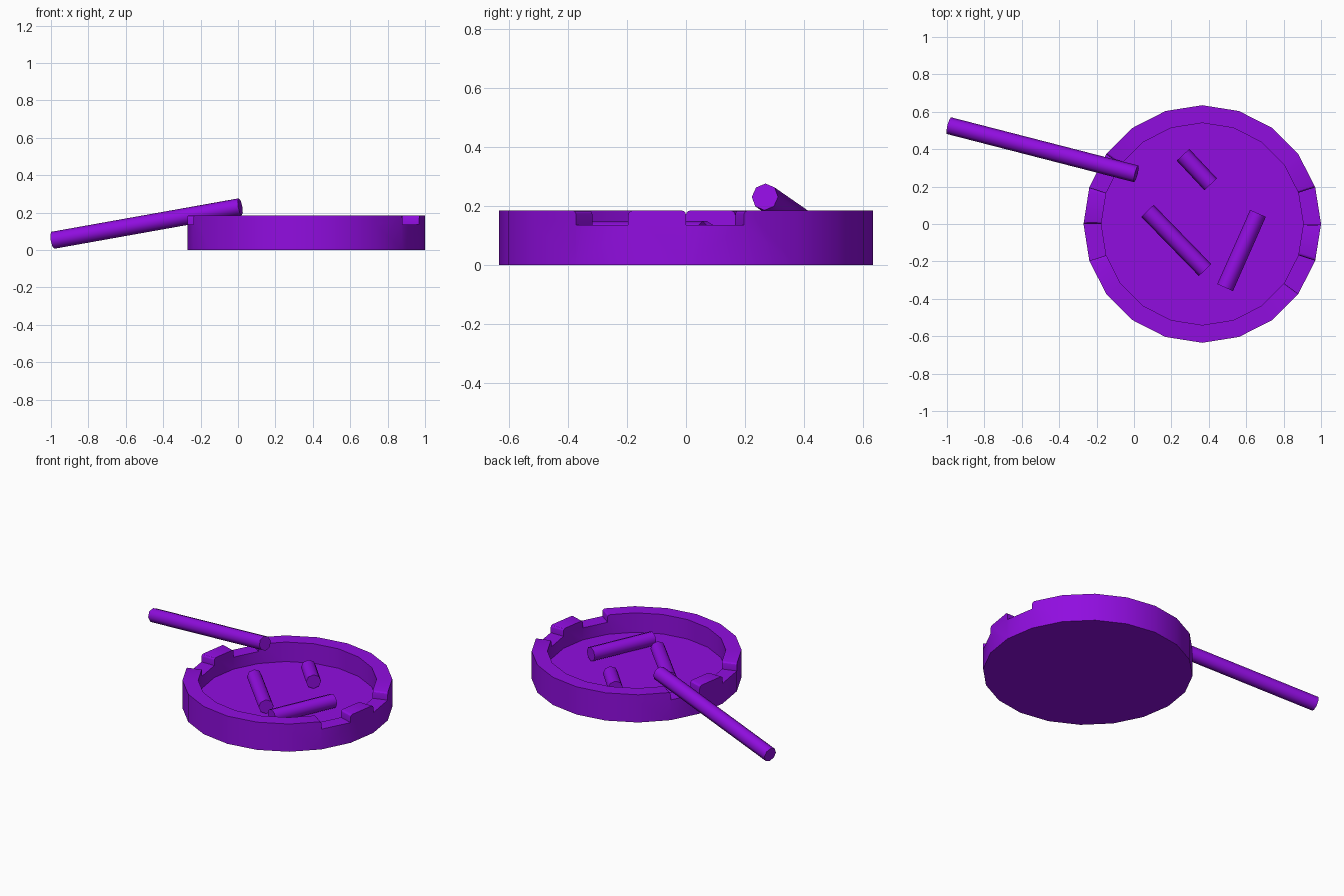
import bpy, bmesh, math
from mathutils import Vector

if "Cube" in bpy.data.objects:
    bpy.data.objects.remove(bpy.data.objects["Cube"])

purple = bpy.data.materials.new("purple")
purple.diffuse_color = (0.28, 0.004, 0.74, 1)
purple.use_nodes = True
purple.node_tree.nodes["Principled BSDF"].inputs["Base Color"].default_value = purple.diffuse_color

SIDES, CX = 20, 0.365
R_OUT, R_IN = 0.635, 0.54
FLOOR, NOTCH, TOP = 0.055, 0.135, 0.185
NOTCHED = {0, 18, 8, 10}      # rim segments left low as rests


def finish(bm, name, angle):
    bmesh.ops.recalc_face_normals(bm, faces=bm.faces)
    me = bpy.data.meshes.new(name)
    bm.to_mesh(me)
    bm.free()
    ob = bpy.data.objects.new(name, me)
    bpy.context.collection.objects.link(ob)
    me.materials.append(purple)
    bpy.ops.object.select_all(action='DESELECT')
    ob.select_set(True)
    bpy.context.view_layer.objects.active = ob
    bpy.ops.object.shade_smooth_by_angle(angle=math.radians(angle))
    return ob


def ring(bm, r, z):
    step = 2 * math.pi / SIDES
    return [bm.verts.new((CX + r * math.cos(i * step), r * math.sin(i * step), z))
            for i in range(SIDES)]


def make_dish():
    bm = bmesh.new()
    rings = [ring(bm, R_OUT, 0), ring(bm, R_OUT, NOTCH),
             ring(bm, R_IN, NOTCH), ring(bm, R_IN, FLOOR)]
    bm.faces.new(rings[0])
    bm.faces.new(rings[3])
    raised = []
    for k in range(3):
        for i in range(SIDES):
            j = (i + 1) % SIDES
            f = bm.faces.new((rings[k][i], rings[k][j], rings[k + 1][j], rings[k + 1][i]))
            if k == 1 and i not in NOTCHED:
                raised.append(f)
    bmesh.ops.recalc_face_normals(bm, faces=bm.faces)
    # raise the rim between the rests
    ext = bmesh.ops.extrude_face_region(bm, geom=raised)
    vs = [v for v in ext["geom"] if isinstance(v, bmesh.types.BMVert)]
    bmesh.ops.translate(bm, verts=vs, vec=(0, 0, TOP - NOTCH))
    bmesh.ops.delete(bm, geom=[f for f in raised if f.is_valid], context='FACES')
    # merge the coplanar wall pieces
    seam = [e for e in bm.edges if len(e.link_faces) == 2
            and abs(e.verts[0].co.z - NOTCH) < 1e-4 and abs(e.verts[1].co.z - NOTCH) < 1e-4
            and e.calc_face_angle() < 0.01]
    bmesh.ops.dissolve_edges(bm, edges=seam, use_verts=False)
    # round the upper corners beside each rest
    ends = []
    for e in bm.edges:
        if all(v.co.z > TOP - 1e-4 for v in e.verts):
            radii = [math.hypot(v.co.x - CX, v.co.y) for v in e.verts]
            if abs(radii[0] - radii[1]) > 0.05 and e.calc_face_angle(0) > 1:
                ends.append(e)
    bmesh.ops.bevel(bm, geom=ends, offset=0.016, segments=3, profile=0.5, affect='EDGES')
    return finish(bm, "dish", 30)


def make_stick(name, a, b, r=0.046):
    a, b = Vector(a), Vector(b)
    bm = bmesh.new()
    bmesh.ops.create_cone(bm, cap_ends=True, segments=8, radius1=r, radius2=r,
                          depth=(b - a).length)
    ob = finish(bm, name, 50)
    ob.location = (a + b) / 2
    ob.rotation_euler = (b - a).to_track_quat('Z', 'Y').to_euler()
    return ob


make_dish()

# long stick leaning on the rim
make_stick("leaning_stick", (-0.99, 0.526, 0.052), (0.012, 0.268, 0.231))

# short stubs lying on the floor of the dish
Z = 0.103
make_stick("stub_long", (0.072, 0.07, Z), (0.38, -0.246, Z))
make_stick("stub_medium", (0.663, 0.057, Z), (0.487, -0.34, Z))
make_stick("stub_short", (0.262, 0.37, Z), (0.41, 0.212, Z))
